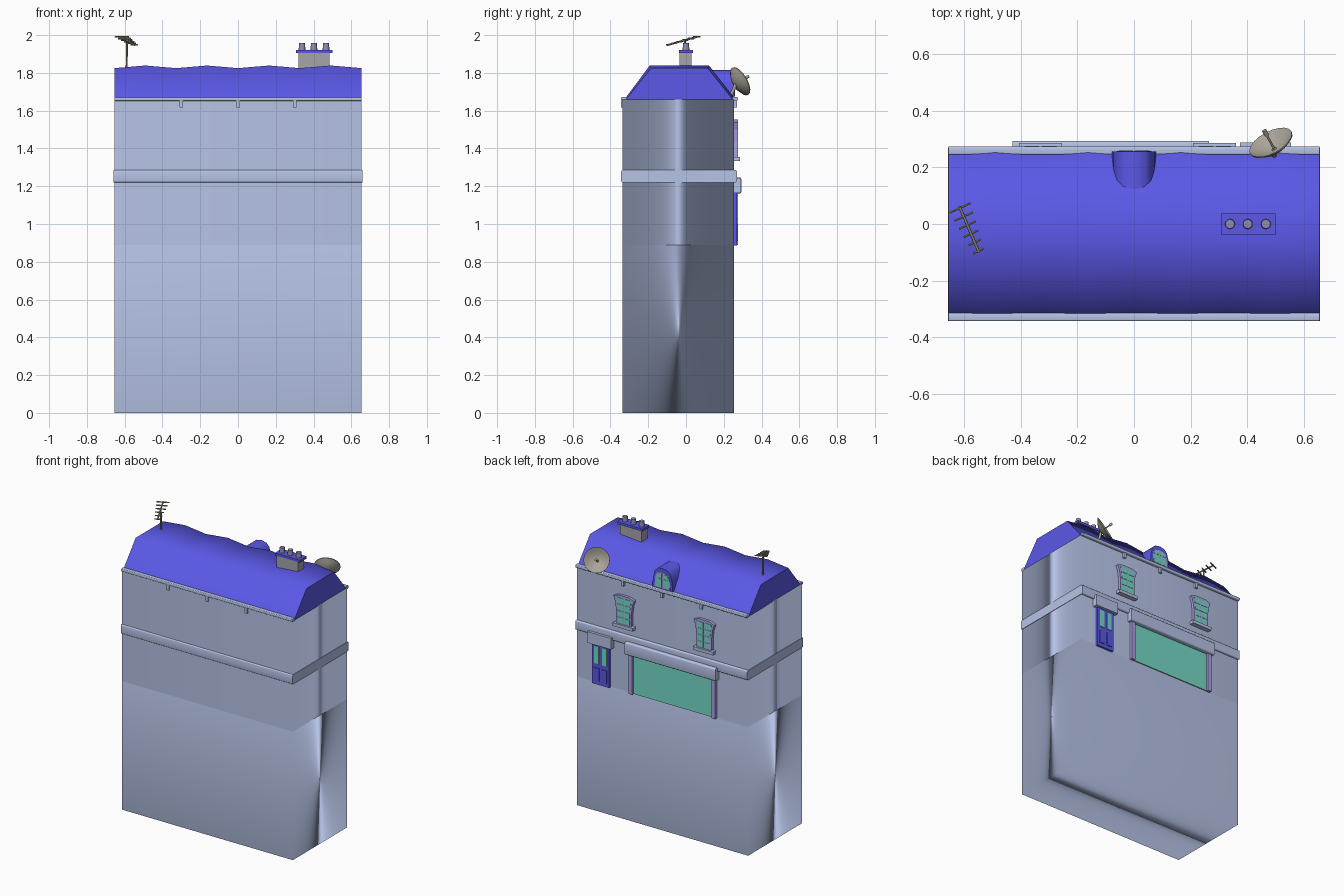
import bpy, bmesh, math
from mathutils import Vector

if "Cube" in bpy.data.objects:
    bpy.data.objects.remove(bpy.data.objects["Cube"])


def material(name, r, g, b):
    m = bpy.data.materials.new(name)
    m.diffuse_color = (r, g, b, 1)
    m.use_nodes = True
    m.node_tree.nodes["Principled BSDF"].inputs["Base Color"].default_value = m.diffuse_color
    return m


STONE = material("pale blue stone", 0.47, 0.55, 0.80)
ROOF = material("violet blue", 0.105, 0.098, 0.80)
GLASS = material("teal glass", 0.18, 0.70, 0.57)
TRIM = material("lilac trim", 0.42, 0.36, 0.80)
BRICK = material("chimney grey", 0.38, 0.38, 0.41)
POT = material("pot grey violet", 0.28, 0.28, 0.46)
DISH = material("warm grey", 0.40, 0.37, 0.32)
METAL = material("dull metal", 0.30, 0.28, 0.20)


def finish(name, bm, mat, smooth=None):
    bmesh.ops.recalc_face_normals(bm, faces=bm.faces)
    me = bpy.data.meshes.new(name)
    bm.to_mesh(me)
    bm.free()
    me.materials.append(mat)
    ob = bpy.data.objects.new(name, me)
    bpy.context.collection.objects.link(ob)
    if smooth is not None:
        for p in me.polygons:
            p.use_smooth = True
        if smooth < 180:
            bpy.ops.object.select_all(action='DESELECT')
            ob.select_set(True)
            bpy.context.view_layer.objects.active = ob
            bpy.ops.object.shade_smooth_by_angle(angle=math.radians(smooth))
        else:   # soft shading led by the larger faces
            m = ob.modifiers.new("weighted normals", 'WEIGHTED_NORMAL')
            m.mode = 'FACE_AREA'
            m.weight = 60
    return ob


def box(name, x, y, z, mat, smooth=None, skip=(), bevel=0):
    """Box between ranges; skip lists z directions (+1/-1) left open."""
    bm = bmesh.new()
    bmesh.ops.create_cube(bm, size=1)
    for v in bm.verts:
        v.co = [(a + b) / 2 + c * (b - a) for (a, b), c in zip((x, y, z), v.co)]
    bm.normal_update()
    bmesh.ops.delete(bm, geom=[f for f in bm.faces if round(f.normal.z) in skip and abs(f.normal.z) > .5],
                     context='FACES_ONLY')
    if bevel:   # round the long edges that run along x
        edges = [e for e in bm.edges if abs(e.verts[0].co.x - e.verts[1].co.x) > 1e-4]
        bmesh.ops.bevel(bm, geom=edges, offset=bevel, segments=3, profile=.5, affect='EDGES')
    return finish(name, bm, mat, smooth)


def prism(name, outline, y0, y1, mat, smooth=None):
    """Outline in x, z pushed along y."""
    bm = bmesh.new()
    rings = [[bm.verts.new((x, y, z)) for x, z in outline] for y in (y0, y1)]
    n = len(outline)
    for r in rings:
        bm.faces.new(r)
    for i in range(n):
        bm.faces.new((rings[0][i], rings[0][(i + 1) % n], rings[1][(i + 1) % n], rings[1][i]))
    return finish(name, bm, mat, smooth)


def rod(name, a, b, r0, mat, r1=None, sides=8):
    a, b = Vector(a), Vector(b)
    bm = bmesh.new()
    bmesh.ops.create_cone(bm, cap_ends=True, segments=sides, radius1=r0,
                          radius2=r0 if r1 is None else r1, depth=(b - a).length)
    rot = (b - a).to_track_quat('Z', 'Y')
    for v in bm.verts:
        v.co = rot @ v.co + (a + b) / 2
    return finish(name, bm, mat, 50)


W, F, B = 0.655, -0.335, 0.255

# Foundation block, walls and the moulding around them
box("foundation", (-W, W), (F, B), (0, 0.89), STONE, 180)
box("walls", (-W, W), (F, B), (0.89, 1.66), STONE, 180, skip=(1, -1))
box("string_course", (-0.658, 0.658), (-0.343, 0.27), (1.22, 1.285), STONE, 50, bevel=0.008)

# Sagging roof: trapezoid section swept along x with a gentle wave
bm = bmesh.new()
rings = []
for i in range(9):
    x = -W + 2 * W * i / 8
    w = 0.014 * (i % 2)
    pts = [(-0.322 - w / 2, 1.655), (-0.185 - w / 2, 1.825 + w), (-0.04, 1.825 + w),
           (0.115 + w / 2, 1.825 + w), (0.252 + w, 1.655)]
    rings.append([bm.verts.new((x, y, z)) for y, z in pts])
for a, b in zip(rings, rings[1:]):
    for j in range(5):
        k = (j + 1) % 5
        bm.faces.new((a[j], a[k], b[k], b[j]))
bm.faces.new(rings[0])
bm.faces.new(rings[-1])
finish("roof", bm, ROOF, 65)

# Gutters with brackets, both long sides
for side, y0, y1 in (("front", -0.343, -0.315), ("back", 0.245, 0.274)):
    box(side + "_gutter", (-W, W), (y0, y1), (1.652, 1.672), STONE, 50, bevel=0.005)
    for i in (-1, 0, 1):
        yb = (y0, F + 0.01) if side == "front" else (B - 0.01, y1 - 0.005)
        box(side + "_gutter_bracket", (0.3 * i - 0.01, 0.3 * i + 0.01), yb, (1.617, 1.655), STONE)

# Shop front
box("shop_sign", (-0.43, 0.265), (B - 0.01, 0.293), (1.16, 1.247), STONE, 50, bevel=0.01)
box("shop_glass", (-0.40, 0.24), (B - 0.01, 0.262), (0.89, 1.16), GLASS)
for x in (-0.415, 0.22):
    box("shop_pillar", (x, x + 0.028), (B - 0.01, 0.276), (0.888, 1.16), TRIM)

# Door with glazed upper part and lower panels
DX = 0.465
box("door_canopy", (DX - 0.09, DX + 0.09), (B - 0.01, 0.288), (1.165, 1.242), STONE)
box("door", (DX - 0.065, DX + 0.065), (B - 0.01, 0.27), (0.885, 1.165), ROOF)
for s in (-1, 1):
    c = DX + s * 0.03
    box("door_pane", (c - 0.018, c + 0.018), (0.265, 0.274), (1.03, 1.15), GLASS)
    box("door_panel", (c - 0.02, c + 0.02), (0.265, 0.276), (0.91, 1.0), ROOF)

# Upper windows with flared heads, 2 x 4 panes and sills
for cx in (-0.33, 0.285):
    half = [(0.058, 1.352), (0.058, 1.44), (0.066, 1.50), (0.08, 1.538), (0.04, 1.552)]
    outline = [(cx + x, z) for x, z in half] + [(cx - x, z) for x, z in reversed(half)]
    prism("window_frame", outline, B - 0.01, 0.274, TRIM)
    for r in range(4):
        z0 = 1.362 + r * 0.045
        a, b = [0.046 + 0.012 * max(0, (z - 1.44) / 0.1) for z in (z0, z0 + 0.037)]
        for s in (-1, 1):
            prism("window_pane", [(cx + s * 0.005, z0), (cx + s * a, z0),
                                  (cx + s * b, z0 + 0.037), (cx + s * 0.005, z0 + 0.037)],
                  0.27, 0.276, GLASS)
    box("window_sill", (cx - 0.076, cx + 0.076), (B - 0.01, 0.287), (1.333, 1.355), STONE)

# Dormer with arched hood
half = [(0.08, 1.655), (0.072, 1.74), (0.06, 1.785), (0.038, 1.808), (0, 1.816)]
prism("dormer", half + [(-x, z) for x, z in half[-2::-1]], 0.11, 0.257, ROOF, 40)
half = [(0.06, 1.678), (0.056, 1.745), (0.045, 1.775), (0, 1.787)]
prism("dormer_frame", half + [(-x, z) for x, z in half[-2::-1]], 0.25, 0.2585, TRIM)
for s in (-1, 1):
    prism("dormer_pane", [(s * 0.004, 1.685), (s * 0.053, 1.685), (s * 0.05, 1.742), (s * 0.004, 1.742)],
          0.255, 0.260, GLASS)
    prism("dormer_top_pane", [(s * 0.004, 1.748), (s * 0.049, 1.748), (s * 0.04, 1.771), (s * 0.004, 1.780)],
          0.255, 0.260, GLASS)

# Chimney
box("chimney_stack", (0.32, 0.485), (-0.035, 0.03), (1.80, 1.91), BRICK)
box("chimney_cap", (0.308, 0.5), (-0.037, 0.037), (1.905, 1.922), ROOF)
for x in (0.339, 0.402, 0.466):
    rod("chimney_pot", (x, 0, 1.92), (x, 0, 1.957), 0.018, POT, 0.016, 12)

# Satellite dish: shallow bowl facing up and back
n = Vector((-0.42, 0.78, 0.46)).normalized()
centre = Vector((0.487, 0.281, 1.752))
rot = n.to_track_quat('Z', 'Y')
bm = bmesh.new()
prev = None
for r, d in ((0.004, -0.024), (0.03, -0.02), (0.058, -0.007), (0.083, 0.01),
             (0.083, 0.005), (0.058, -0.012), (0.03, -0.025), (0.004, -0.029)):
    ring = [bm.verts.new(centre + rot @ Vector((r * math.cos(t * math.pi / 10),
                                                r * math.sin(t * math.pi / 10), d))) for t in range(20)]
    if prev:
        for j in range(20):
            k = (j + 1) % 20
            bm.faces.new((prev[j], prev[k], ring[k], ring[j]))
    else:
        bm.faces.new(ring)
    prev = ring
bm.faces.new(prev)
finish("satellite_dish", bm, DISH, 50)
tip = centre + n * 0.06
rod("dish_arm", centre - n * 0.02, tip, 0.004, DISH)
rod("dish_receiver", tip - n * 0.018, tip + n * 0.004, 0.008, DISH)
rod("dish_mount", centre - n * 0.022, (0.495, 0.235, 1.67), 0.009, DISH)

# Television aerial
rod("aerial_mast", (-0.59, 0, 1.81), (-0.587, -0.005, 1.968), 0.005, METAL)
a, b = Vector((-0.617, 0.062, 1.992)), Vector((-0.548, -0.10, 1.947))
rod("aerial_boom", a, b, 0.005, METAL)
across = Vector((0.9, 0.42, 0)).normalized()
for i in range(6):
    p = a.lerp(b, 0.03 + i * 0.188)
    h = across * (0.04 - 0.004 * i)
    rod("aerial_element", p - h, p + h, 0.0045, METAL, sides=6)
